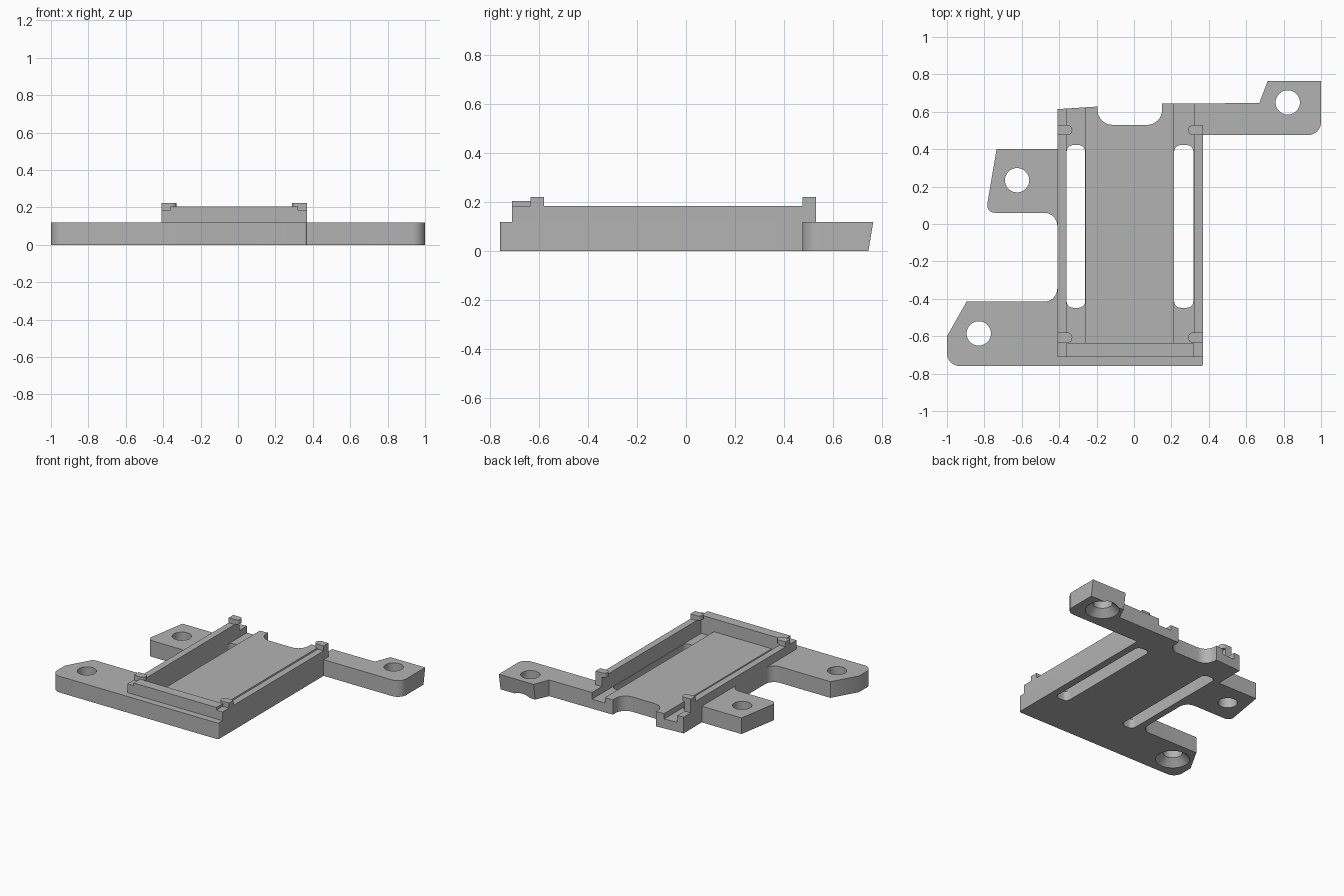
import bpy, bmesh, math
from mathutils import Vector

cube = bpy.data.objects.get("Cube")
if cube:
    bpy.data.objects.remove(cube)

grey = bpy.data.materials.new("plain grey")
grey.use_nodes = True
COLOUR = (0.45, 0.45, 0.45, 1)
grey.diffuse_color = COLOUR
grey.node_tree.nodes["Principled BSDF"].inputs["Base Color"].default_value = COLOUR


def rounded(points, steps=8):
    """Outline from (x, y[, radius]) corners, with arcs where a radius is given."""
    out = []
    for i, p in enumerate(points):
        c = Vector(p[:2])
        if len(p) == 2:
            out.append(c)
            continue
        a = (Vector(points[i - 1][:2]) - c).normalized()
        b = (Vector(points[(i + 1) % len(points)][:2]) - c).normalized()
        half = a.angle(b) / 2
        centre = c + (a + b).normalized() * (p[2] / math.sin(half))
        start = c + a * (p[2] / math.tan(half)) - centre
        sweep = math.pi - 2 * half
        turn = 1 if a.x * b.y - a.y * b.x < 0 else -1
        for k in range(steps + 1):
            t = turn * sweep * k / steps
            out.append(centre + Vector((start.x * math.cos(t) - start.y * math.sin(t),
                                        start.x * math.sin(t) + start.y * math.cos(t))))
    return out


def prism(name, points, z0, z1):
    outline = rounded(points)
    bm = bmesh.new()
    low = [bm.verts.new((p.x, p.y, z0)) for p in outline]
    high = [bm.verts.new((p.x, p.y, z1)) for p in outline]
    bm.faces.new(low[::-1])
    bm.faces.new(high)
    n = len(low)
    for i in range(n):
        j = (i + 1) % n
        bm.faces.new((low[i], low[j], high[j], high[i]))
    bmesh.ops.recalc_face_normals(bm, faces=bm.faces)
    mesh = bpy.data.meshes.new(name)
    bm.to_mesh(mesh)
    bm.free()
    mesh.materials.append(grey)
    ob = bpy.data.objects.new(name, mesh)
    bpy.context.collection.objects.link(ob)
    return ob


def box(x0, x1, y0, y1, r=0):
    corners = [(x0, y0), (x1, y0), (x1, y1), (x0, y1)]
    return [c + (r,) for c in corners] if r else corners


def cone(x, y, r0, r1, z0, z1):
    bpy.ops.mesh.primitive_cone_add(vertices=40, radius1=r0, radius2=r1, depth=z1 - z0,
                                    location=(x, y, (z0 + z1) / 2))
    return bpy.context.object


def cut(target, cutter):
    mod = target.modifiers.new("cut", "BOOLEAN")
    mod.operation = "DIFFERENCE"
    mod.solver = "EXACT"
    mod.object = cutter
    bpy.context.view_layer.objects.active = target
    bpy.ops.object.modifier_apply(modifier=mod.name)
    bpy.data.objects.remove(cutter)


L, R = -0.41, 0.37          # outer sides of the tray
BASE, PAD, CHANNEL, RAIL = 0.12, 0.11, 0.07, 0.185

# Base plate with three mounting lugs and a rear notch
plate = prism("base_plate", [
    (R, -0.76, 0.015), (R, 0.475), (1, 0.475, 0.07), (1, 0.765), (0.715, 0.765),
    (0.67, 0.647), (0.15, 0.643), (0.15, 0.53, 0.08), (-0.195, 0.53, 0.08),
    (-0.195, 0.628), (L, 0.614), (L, 0.4), (-0.735, 0.4), (-0.792, 0.06, 0.04),
    (L, 0.06, 0.07), (L, -0.415, 0.07), (-0.895, -0.415), (-1, -0.6), (-1, -0.76, 0.07)],
    0, BASE)

# Sloping rear face on the back lug
for v in plate.data.vertices:
    if v.co.y > 0.7 and v.co.z < 0.01:
        v.co.y -= 0.02

# Sunken floor, side channels and long slots
cut(plate, prism("floor_cutter", box(L + 0.05, R - 0.05, -0.635, 0.8), PAD, 0.3))
for x0, x1 in ((-0.36, -0.258), (0.215, 0.32)):
    cut(plate, prism("channel_cutter", box(x0, x1, -0.635, 0.8), CHANNEL, 0.3))
    cut(plate, prism("slot_cutter", box(x0, x1 - 0.003, -0.448, 0.422, 0.035), -0.1, 0.3))

# Screw holes, two of them countersunk from below
for x, y, sunk in ((0.822, 0.65, True), (-0.625, 0.234, False), (-0.83, -0.585, True)):
    cut(plate, cone(x, y, 0.065, 0.065, -0.1, 0.3))
    if sunk:
        cut(plate, cone(x, y, 0.125, 0.055, -0.01, 0.06))

# Side rails with a retaining clip near each end
for side, outer, d in (("right", L, 1), ("left", R, -1)):
    inner, tip = outer + d * 0.05, outer + d * 0.08
    lo, hi = sorted((outer, inner))
    prism(side + "_rail", box(lo, hi, -0.71, 0.53), BASE, RAIL)
    for end, y0, y1 in (("front", -0.635, -0.58), ("back", 0.475, 0.53)):
        prism(f"{side}_{end}_clip_post", box(lo, hi, y0, y1), RAIL, 0.222)
        prism(f"{side}_{end}_clip_lip",
              [(inner, y0), (tip, y0, 0.026), (tip, y1, 0.026), (inner, y1)], 0.19, 0.222)

# Front wall
prism("front_wall", box(L + 0.05, R - 0.05, -0.71, -0.635), BASE, 0.205)

# Smooth the rounded faces and keep the edges sharp
for ob in bpy.context.scene.objects:
    ob.select_set(ob.type == "MESH")
bpy.context.view_layer.objects.active = plate
bpy.ops.object.shade_smooth_by_angle(angle=math.radians(30))
